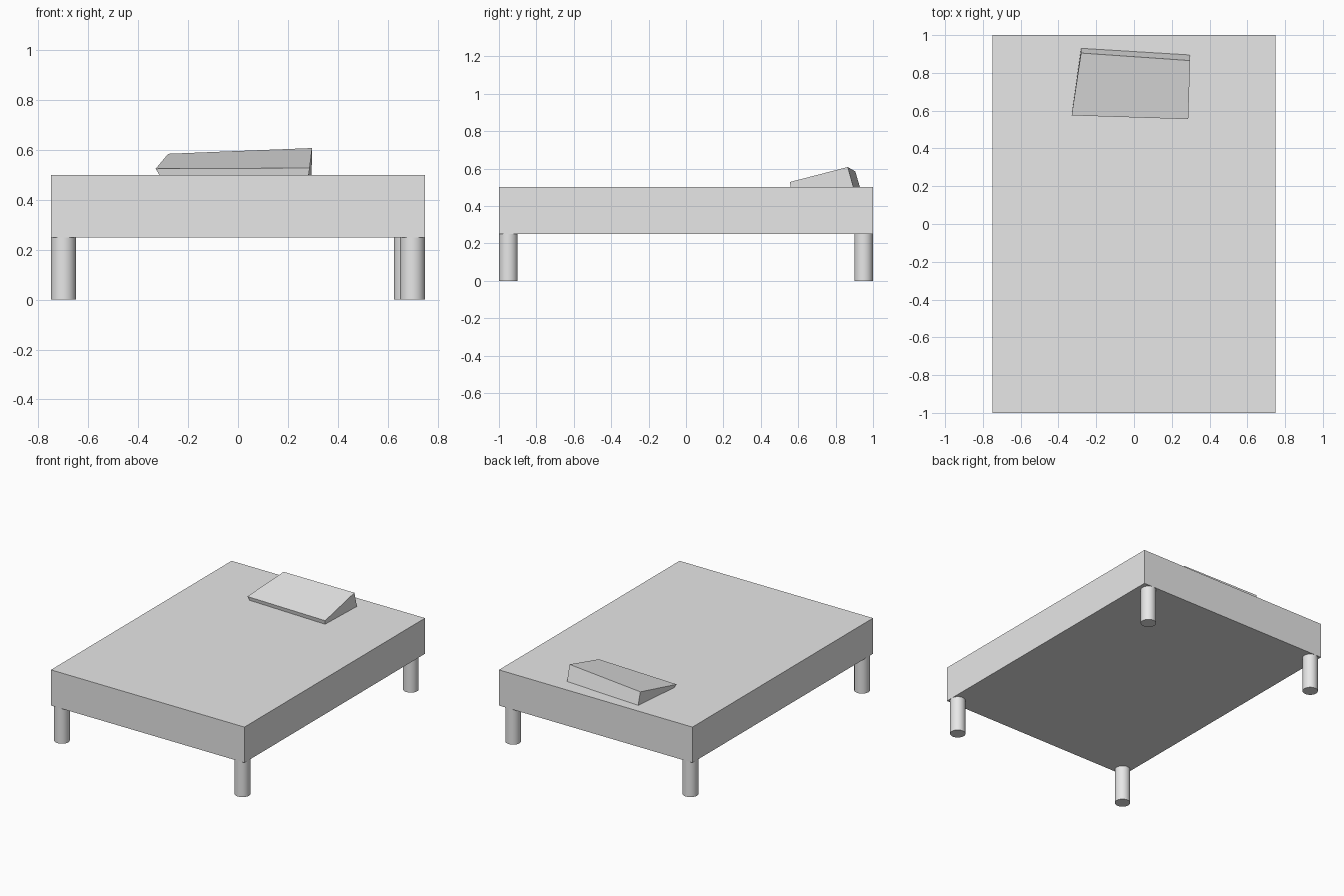
import bpy
import bmesh

cube = bpy.data.objects.get("Cube")
if cube:
    bpy.data.objects.remove(cube, do_unlink=True)

# One plain grey for the whole model
GREY = (0.8, 0.8, 0.8, 1)
grey = bpy.data.materials.new("light grey")
grey.use_nodes = True
grey.diffuse_color = GREY
grey.node_tree.nodes["Principled BSDF"].inputs["Base Color"].default_value = GREY


def box(name, size, centre):
    bpy.ops.mesh.primitive_cube_add(size=1, location=centre)
    obj = bpy.context.object
    obj.name = name
    obj.scale = size
    bpy.ops.object.transform_apply(location=False, rotation=False, scale=True)
    obj.data.materials.append(grey)
    return obj


def leg(name, x, y):
    bpy.ops.mesh.primitive_cylinder_add(
        vertices=32, radius=0.05, depth=0.25, location=(x, y, 0.125))
    obj = bpy.context.object
    obj.name = name
    obj.data.materials.append(grey)
    bpy.ops.object.shade_smooth_by_angle()


def wedge(name, bottom, top):
    """Solid between two four-cornered loops, both counter-clockwise."""
    bm = bmesh.new()
    low = [bm.verts.new(p) for p in bottom]
    high = [bm.verts.new(p) for p in top]
    bm.faces.new(low[::-1])
    bm.faces.new(high)
    for i in range(4):
        j = (i + 1) % 4
        bm.faces.new((low[i], low[j], high[j], high[i]))
    mesh = bpy.data.meshes.new(name)
    bm.to_mesh(mesh)
    bm.free()
    mesh.materials.append(grey)
    bpy.context.collection.objects.link(bpy.data.objects.new(name, mesh))


# Mattress block
box("mattress", (1.5, 2, 0.25), (0, 0, 0.375))

# Legs, the back left one standing slightly inward
leg("front_right_leg", -0.7, -0.95)
leg("front_left_leg", 0.7, -0.95)
leg("back_right_leg", -0.7, 0.95)
leg("back_left_leg", 0.675, 0.95)

# Tilted, uneven pillow resting on the mattress
wedge("pillow",
      [(-0.315, 0.58, 0.5), (0.283, 0.56, 0.5), (0.295, 0.895, 0.5), (-0.28, 0.93, 0.5)],
      [(-0.33, 0.575, 0.525), (0.287, 0.555, 0.528), (0.297, 0.865, 0.608), (-0.28, 0.905, 0.585)])
